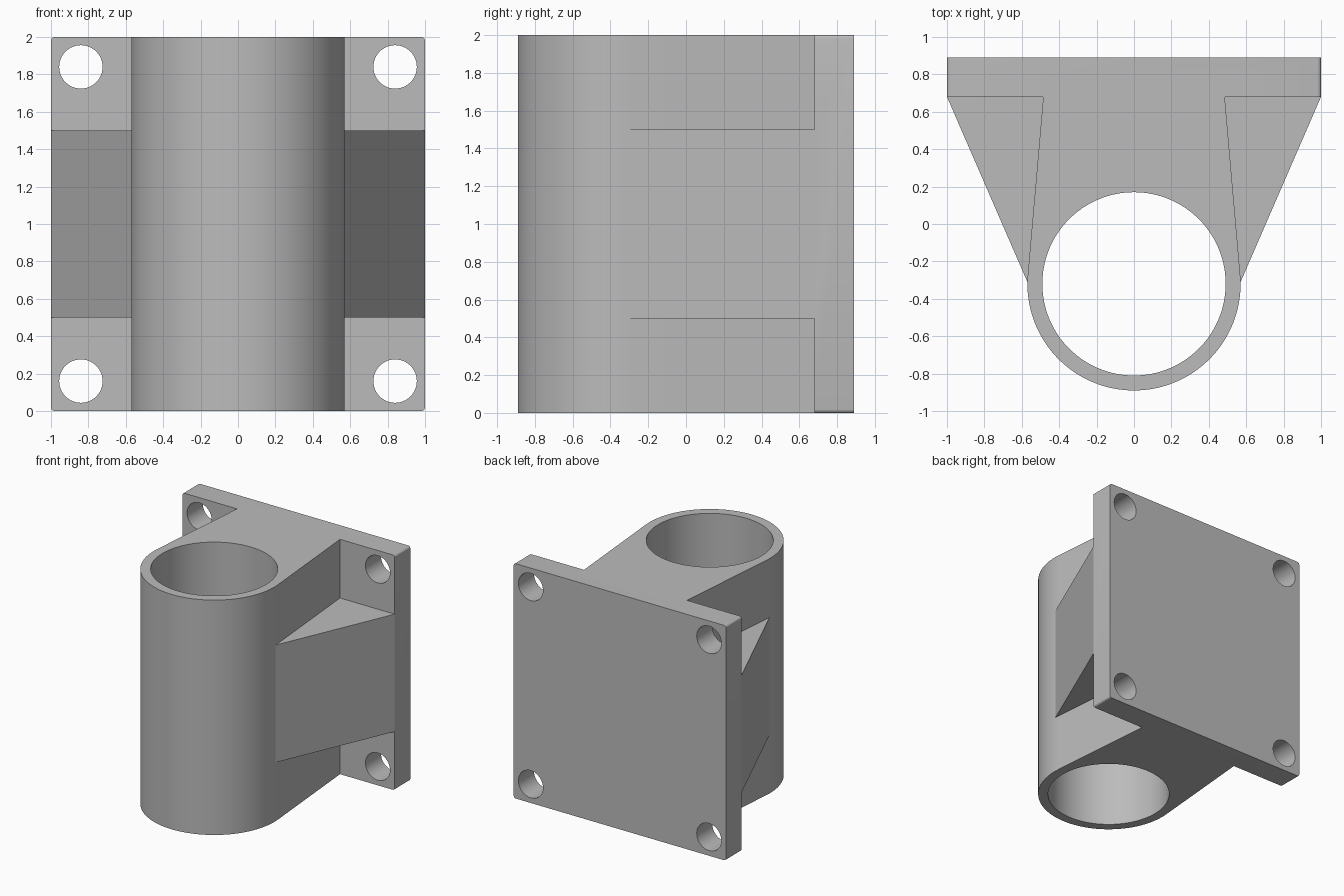
import bpy, bmesh
from math import sin, cos, pi, radians
from mathutils import Matrix, Vector

default = bpy.data.objects.get("Cube")
if default:
    bpy.data.objects.remove(default, do_unlink=True)

grey = bpy.data.materials.new("plain_grey")
grey.use_nodes = True
COLOUR = (0.5, 0.5, 0.5, 1)
grey.diffuse_color = COLOUR
grey.node_tree.nodes["Principled BSDF"].inputs["Base Color"].default_value = COLOUR

TUBE_Y, OUTER, BORE = -0.32, 0.57, 0.49
PLATE_FRONT, PLATE_BACK = 0.68, 0.89


def finish(name, bm):
    mesh = bpy.data.meshes.new(name)
    bmesh.ops.recalc_face_normals(bm, faces=bm.faces)
    bm.to_mesh(mesh)
    bm.free()
    mesh.materials.append(grey)
    obj = bpy.data.objects.new(name, mesh)
    bpy.context.collection.objects.link(obj)
    return obj


def prism(name, outline, z0, z1):
    """Extrude a plan outline upward."""
    bm = bmesh.new()
    face = bm.faces.new([bm.verts.new((x, y, z0)) for x, y in outline])
    top = bmesh.ops.extrude_face_region(bm, geom=[face])["geom"]
    verts = [v for v in top if isinstance(v, bmesh.types.BMVert)]
    bmesh.ops.translate(bm, verts=verts, vec=(0, 0, z1 - z0))
    return finish(name, bm)


def rod(name, radius, length, centre, segments, turn=0):
    bm = bmesh.new()
    matrix = Matrix.Translation(centre) @ Matrix.Rotation(turn, 4, 'X')
    bmesh.ops.create_cone(bm, cap_ends=True, segments=segments, radius1=radius,
                          radius2=radius, depth=length, matrix=matrix)
    return finish(name, bm)


def combine(target, other, operation):
    mod = target.modifiers.new(operation.lower(), 'BOOLEAN')
    mod.operation, mod.solver, mod.object = operation, 'EXACT', other
    bpy.context.view_layer.objects.active = target
    bpy.ops.object.modifier_apply(modifier=mod.name)
    bpy.data.objects.remove(other, do_unlink=True)


# Mounting plate with slightly rounded corners
bm = bmesh.new()
thick = PLATE_BACK - PLATE_FRONT
bmesh.ops.create_cube(bm, size=1, matrix=Matrix.Translation((0, PLATE_FRONT + thick / 2, 1))
                      @ Matrix.Diagonal((2, thick, 2, 1)))
corners = [e for e in bm.edges
           if abs((e.verts[0].co - e.verts[1].co).normalized().dot(Vector((0, 1, 0)))) > 0.9]
bmesh.ops.bevel(bm, geom=corners, offset=0.02, segments=4, profile=0.5, affect='EDGES')
bracket = finish("bracket", bm)

# Tube wall flowing tangentially into the full-height web
STEPS = 72
start, end = radians(5), radians(-185)
outline = []
for i in range(STEPS + 1):
    a = start + (end - start) * i / STEPS
    outline.append((OUTER * cos(a), TUBE_Y + OUTER * sin(a)))
inside = PLATE_FRONT + thick / 2
outline += [(-0.485, PLATE_FRONT), (-0.485, inside), (0.485, inside), (0.485, PLATE_FRONT)]
combine(bracket, prism("tube_and_web", outline, 0, 2), 'UNION')

# Tapered side ribs at mid height
ribs = [(-1, PLATE_FRONT), (-0.57, -0.31), (0.57, -0.31), (1, PLATE_FRONT),
        (0.9, inside), (-0.9, inside)]
combine(bracket, prism("side_ribs", ribs, 0.5, 1.5), 'UNION')

# Main bore and the four bolt holes
combine(bracket, rod("bore_cutter", BORE, 3, (0, TUBE_Y, 1), 128), 'DIFFERENCE')
for x in (-0.84, 0.84):
    for z in (0.16, 1.84):
        hole = rod("bolt_hole_cutter", 0.116, 0.6, (x, PLATE_FRONT + thick / 2, z), 48, pi / 2)
        combine(bracket, hole, 'DIFFERENCE')

bpy.ops.object.select_all(action='DESELECT')
bracket.select_set(True)
bpy.context.view_layer.objects.active = bracket
bpy.ops.object.shade_smooth_by_angle(angle=radians(20))
